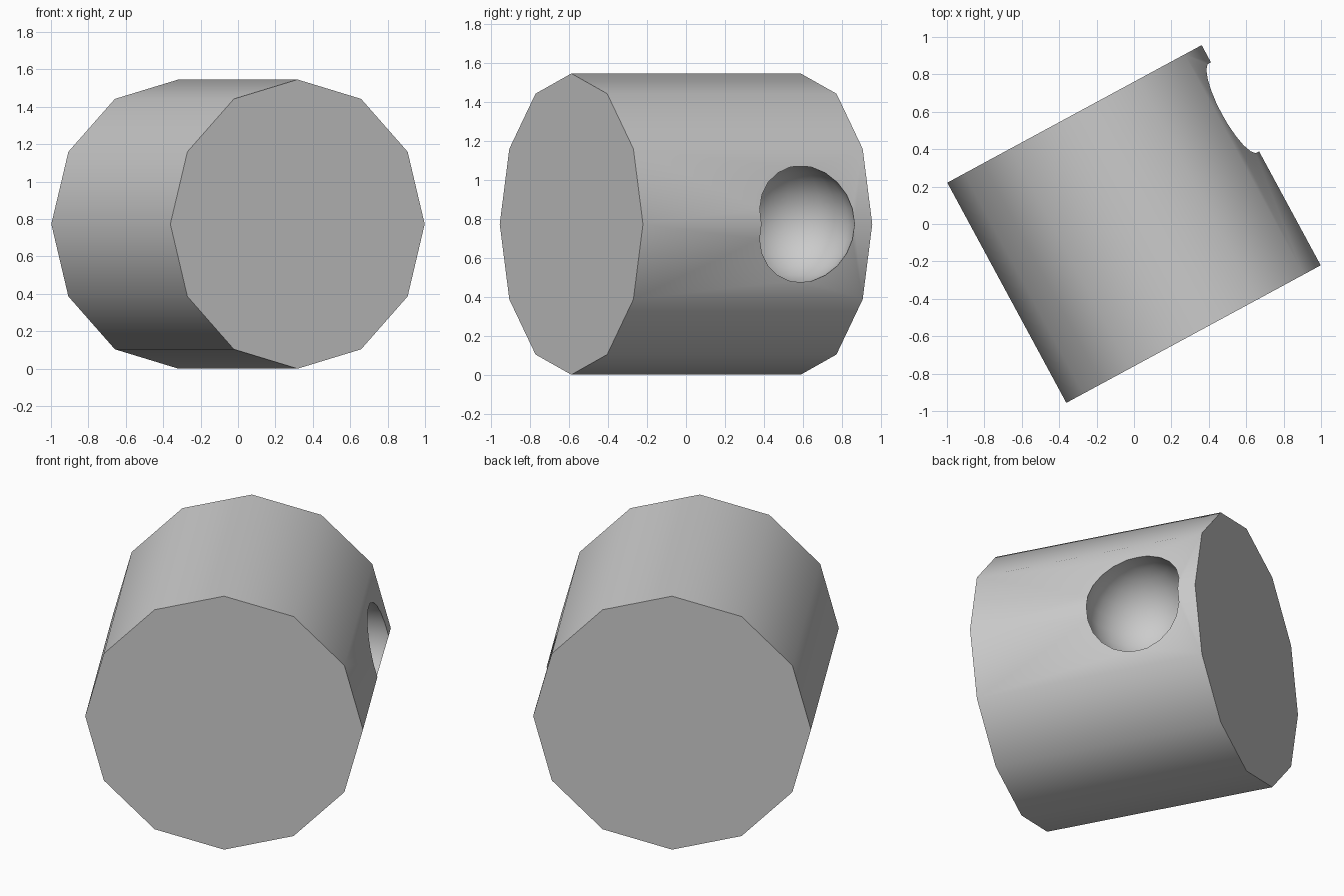
import bpy, math
from mathutils import Vector, Matrix

if "Cube" in bpy.data.objects:
    bpy.data.objects.remove(bpy.data.objects["Cube"])

RADIUS, LENGTH, TURN = 0.773, 1.338, math.radians(28.4)
turn = Matrix.Rotation(TURN, 4, 'Z')
centre = Vector((0, 0, RADIUS))

grey = bpy.data.materials.new("plain grey")
grey.diffuse_color = (0.6, 0.6, 0.6, 1)
grey.use_nodes = True
grey.node_tree.nodes["Principled BSDF"].inputs["Base Color"].default_value = grey.diffuse_color

# Twelve-sided drum lying on its side, turned about the vertical
bpy.ops.mesh.primitive_cylinder_add(vertices=12, radius=RADIUS, depth=LENGTH)
drum = bpy.context.object
drum.name = "drum"
drum.data.transform(Matrix.Translation(centre) @ turn @ Matrix.Rotation(math.pi / 2, 4, 'X'))
drum.data.materials.append(grey)

# Round socket cut into the right side near the back
bpy.ops.mesh.primitive_uv_sphere_add(segments=20, ring_count=12, radius=0.303)
cutter = bpy.context.object
cutter.name = "socket_cutter"
cutter.data.transform(Matrix.Translation(centre + turn @ Vector((0.646, 0.294, 0))) @ turn)
cutter.data.materials.append(grey)
cutter.hide_render = True

cut = drum.modifiers.new("socket", 'BOOLEAN')
cut.operation = 'DIFFERENCE'
cut.solver = 'EXACT'
cut.object = cutter

bpy.ops.object.select_all(action='DESELECT')
drum.select_set(True)
bpy.context.view_layer.objects.active = drum
bpy.ops.object.modifier_apply(modifier=cut.name)
bpy.data.objects.remove(cutter)

# Smooth wall and socket, crisp end caps and rim
bpy.ops.object.shade_smooth_by_angle(angle=math.radians(40))
